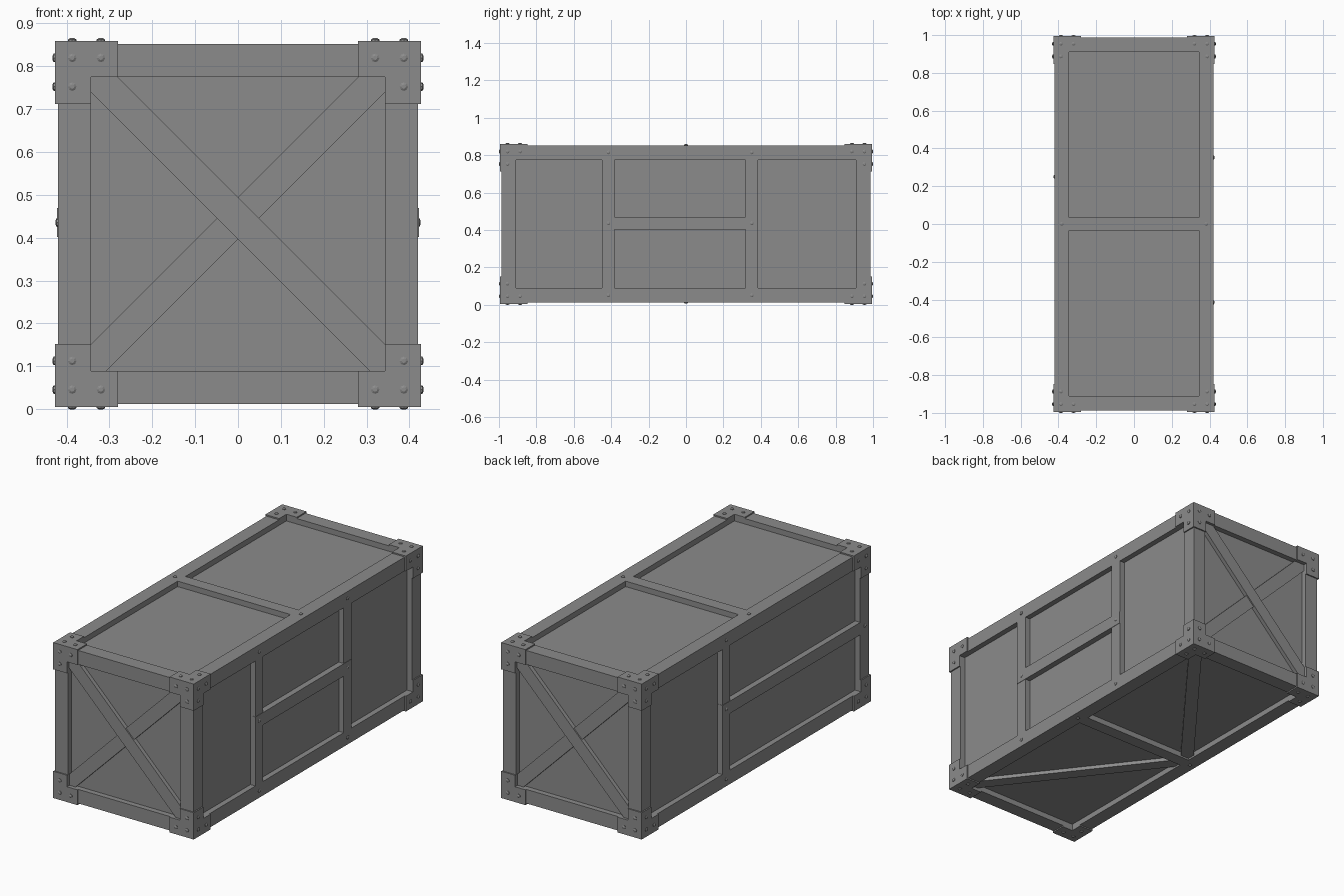
import bpy, bmesh
from mathutils import Vector, Matrix

cube = bpy.data.objects.get("Cube")
if cube:
    bpy.data.objects.remove(cube, do_unlink=True)

HALF = Vector((0.42, 0.987, 0.42))   # half size of the timber body
RAIL = 0.077                         # frame rail width
DEPTH = 0.03                         # panel recess
PLATE = 0.007                        # bracket thickness
MID = 0.4325                         # height of the crate centre
INNER = HALF - Vector((RAIL, RAIL, RAIL))
X, Y, Z = Vector((1, 0, 0)), Vector((0, 1, 0)), Vector((0, 0, 1))

grey = bpy.data.materials.new("crate_grey")
grey.use_nodes = True
colour = (0.26, 0.26, 0.26, 1)
grey.diffuse_color = colour
grey.node_tree.nodes["Principled BSDF"].inputs["Base Color"].default_value = colour


def finish(name, bm, mirror=""):
    """Turn a bmesh into an object centred on the crate, mirrored on the given axes."""
    bmesh.ops.recalc_face_normals(bm, faces=bm.faces)
    mesh = bpy.data.meshes.new(name)
    bm.to_mesh(mesh)
    bm.free()
    mesh.materials.append(grey)
    ob = bpy.data.objects.new(name, mesh)
    ob.location.z = MID
    bpy.context.collection.objects.link(ob)
    if mirror:
        mod = ob.modifiers.new("Mirror", "MIRROR")
        mod.use_axis = [a in mirror for a in "xyz"]
        mod.use_mirror_merge = False
    return ob


def box(name, lo, hi, mirror=""):
    lo, hi = Vector(lo), Vector(hi)
    bm = bmesh.new()
    size = Matrix.Diagonal((*(hi - lo), 1))
    bmesh.ops.create_cube(bm, size=1, matrix=Matrix.Translation((lo + hi) / 2) @ size)
    finish(name, bm, mirror)


def bar(name, p, q, normal, width=0.068, thick=DEPTH, mirror=""):
    """Board whose outer face runs along p-q and points along normal."""
    p, q = Vector(p), Vector(q)
    along = (q - p).normalized()
    basis = Matrix((along, normal.cross(along), normal)).transposed().to_4x4()
    centre = (p + q) / 2 - normal * thick / 2
    size = Matrix.Diagonal(((q - p).length, width, thick, 1))
    bm = bmesh.new()
    bmesh.ops.create_cube(bm, size=1, matrix=Matrix.Translation(centre) @ basis @ size)
    finish(name, bm, mirror)


def rivet(bm, point, normal):
    """Low domed stud."""
    turn = normal.to_track_quat("Z", "Y").to_matrix().to_4x4()
    for base, r1, r2, h in ((0, 0.01, 0.01, 0.003), (0.003, 0.01, 0.005, 0.003)):
        at = Matrix.Translation(Vector(point) + normal * (base + h / 2))
        bmesh.ops.create_cone(bm, cap_ends=True, segments=8, radius1=r1, radius2=r2,
                              depth=h, matrix=at @ turn)


def rivets(name, points, normal, mirror=""):
    bm = bmesh.new()
    for p in points:
        rivet(bm, p, normal)
    finish(name, bm, mirror)


# Inner panels and outer frame
core = HALF - Vector((DEPTH, DEPTH, DEPTH))
box("panel_core", -core, core)
box("long_rail", (INNER.x, -HALF.y, INNER.z), HALF, "xz")
box("corner_post", (INNER.x, INNER.y, -INNER.z), (HALF.x, HALF.y, INNER.z), "xy")
box("end_rail", (-INNER.x, INNER.y, INNER.z), (INNER.x, HALF.y, HALF.z), "yz")

# Corner brackets: three L plates each, with three rivets per plate
outer = HALF + Vector((PLATE, PLATE, PLATE))
arm, leg = 0.147, RAIL + PLATE
outline = ((0, 0), (arm, 0), (arm, leg), (leg, leg), (leg, arm), (0, arm))
studs = ((0.04, 0.04), (0.107, 0.04), (0.04, 0.107))
plates, heads = bmesh.new(), bmesh.new()
for axis, normal in enumerate((X, Y, Z)):
    def spot(d):
        p = outer.copy()
        p[(axis + 1) % 3] -= d[0]
        p[(axis + 2) % 3] -= d[1]
        return p
    face = plates.faces.new([plates.verts.new(spot(d)) for d in outline])
    made = bmesh.ops.extrude_face_region(plates, geom=[face], use_keep_orig=True)["geom"]
    verts = [g for g in made if isinstance(g, bmesh.types.BMVert)]
    bmesh.ops.translate(plates, verts=verts, vec=-normal * PLATE)
    for d in studs:
        rivet(heads, spot(d), normal)
finish("corner_bracket", plates, "xyz")
finish("bracket_rivets", heads, "xyz")

# Crossed braces on both ends
SPAN, LIFT = 0.38, 0.013
for end, s in (("front", -1), ("back", 1)):
    for part, turn, sink in (("upper", 1, 0.008), ("lower", -1, 0.015)):
        y = s * (HALF.y - sink)
        bar(f"{end}_{part}_brace", (s * turn * SPAN, y, LIFT + SPAN),
            (-s * turn * SPAN, y, LIFT - SPAN), Y * s, 0.07, DEPTH - sink)

# Side battens, with a raised horizontal board on each side
EDGE = 0.382
for side, s, uprights, start, stop in (("left", 1, (-0.415, 0.352), -0.45, 0.386),
                                       ("right", -1, (0.25,), -INNER.y, 0.285)):
    n, x = X * s, s * HALF.x
    for y in uprights:
        bar(f"{side}_upright", (x, y, -INNER.z), (x, y, INNER.z), n)
    bar(f"{side}_board", (x + s * 0.002, start, 0.003), (x + s * 0.002, stop, 0.003), n,
        thick=DEPTH + 0.002)
    points = [(x, y, z) for y in uprights for z in (-EDGE, 0.003, EDGE)]
    if side == "right":
        points.append((x, -0.952, 0.003))
    rivets(f"{side}_rivets", points, n)

# Middle battens on lid and base
bar("middle_batten", (-INNER.x, 0, HALF.z), (INNER.x, 0, HALF.z), Z, mirror="z")
rivets("batten_rivets", [(EDGE, 0, HALF.z)], Z, "xz")

# V-shaped braces under the base
bar("base_brace", (0.36, 0.93, 0.01 - HALF.z), (-0.36, 0, 0.01 - HALF.z), -Z,
    0.068, DEPTH - 0.01, "y")
